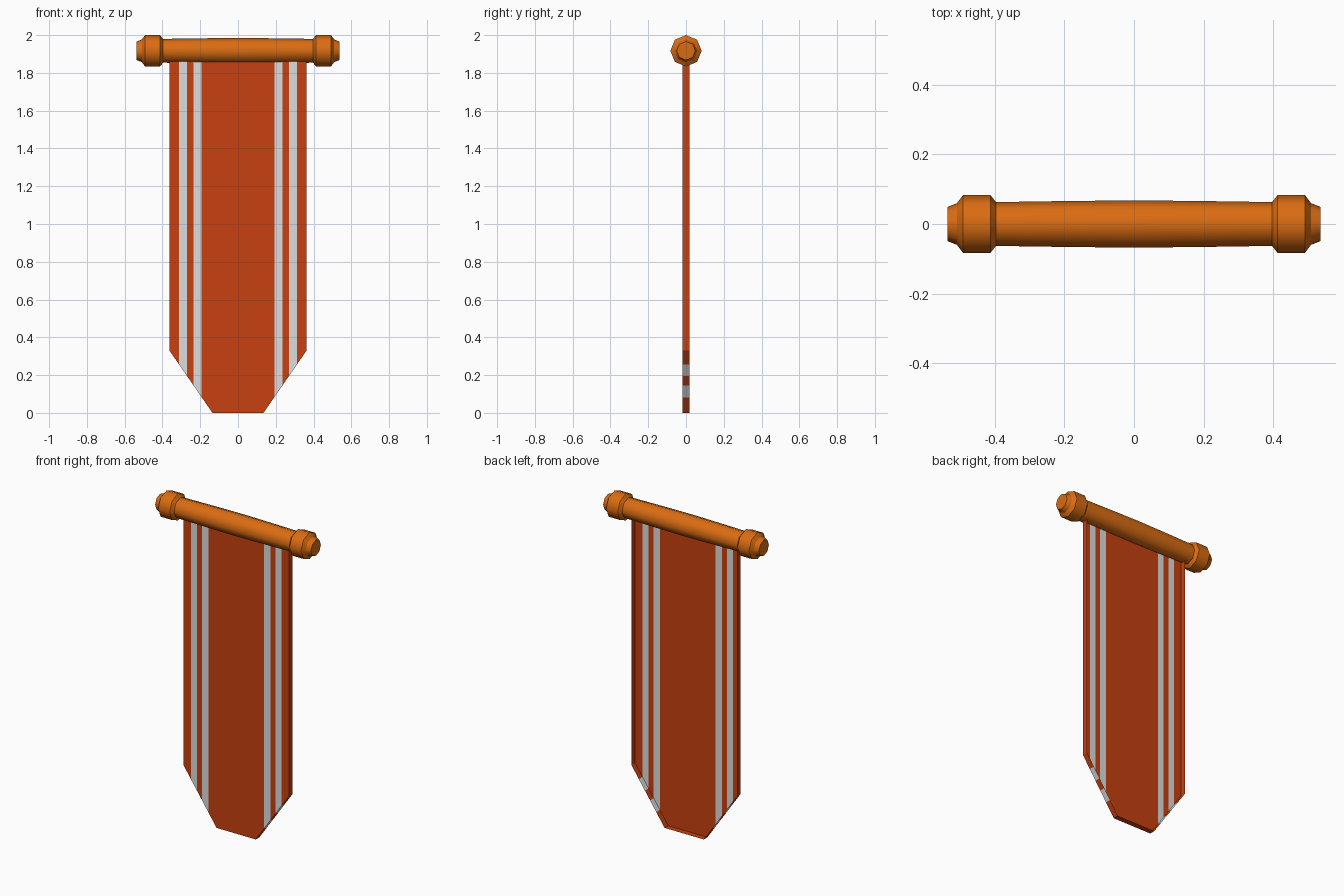
import bpy, bmesh, math

if "Cube" in bpy.data.objects:
    bpy.data.objects.remove(bpy.data.objects["Cube"])

def material(name, rgb):
    m = bpy.data.materials.new(name)
    m.diffuse_color = (*rgb, 1)
    m.use_nodes = True
    m.node_tree.nodes["Principled BSDF"].inputs["Base Color"].default_value = m.diffuse_color
    return m

WOOD = material("orange wood", (0.70, 0.15, 0.006))
RED = material("red cloth", (0.57, 0.052, 0.005))
WHITE = material("white stripe", (0.72, 0.72, 0.72))

def finish(bm, name, mats):
    me = bpy.data.meshes.new(name)
    bm.to_mesh(me)
    bm.free()
    for m in mats:
        me.materials.append(m)
    ob = bpy.data.objects.new(name, me)
    bpy.context.collection.objects.link(ob)
    return ob

# Wooden rod: eight-sided turned profile (x, radius), mirrored about x = 0
SIDES, ROD_Z = 8, 1.917
half = [(0.20, 0.066), (0.397, 0.063), (0.413, 0.083), (0.492, 0.083),
        (0.509, 0.060), (0.537, 0.049)]
profile = [(-x, r) for x, r in reversed(half)] + [(0, 0.068)] + half
bm = bmesh.new()
rings = []
for x, r in profile:
    rings.append([bm.verts.new((x, r * math.cos(k * math.tau / SIDES),
                                ROD_Z + r * math.sin(k * math.tau / SIDES)))
                  for k in range(SIDES)])
for a, b in zip(rings, rings[1:]):
    for k in range(SIDES):
        j = (k + 1) % SIDES
        bm.faces.new((a[k], a[j], b[j], b[k])).smooth = True
bm.faces.new(rings[0])
bm.faces.new(rings[-1])
bmesh.ops.recalc_face_normals(bm, faces=bm.faces)
# Rings of the end knobs stay crisp, the round direction is smooth
for e in bm.edges:
    x0, x1 = (v.co.x for v in e.verts)
    if abs(x0 - x1) < 1e-5 and abs(x0) > 0.3:
        e.smooth = False
finish(bm, "rod", [WOOD])

# Cloth: front sheet with a thin rim turned backwards, open at the back
HALF_W, TIP, SLOPE_Z, TOP, T = 0.363, 0.135, 0.33, 1.90, 0.018
cuts = [TIP, 0.192, 0.235, 0.270, 0.312, HALF_W]
xs = [-c for c in reversed(cuts)] + cuts

def bottom(x):
    return max(0, (abs(x) - TIP) / (HALF_W - TIP) * SLOPE_Z)

bm = bmesh.new()
cols = [[bm.verts.new(p) for p in ((x, -T, TOP), (x, -T, bottom(x)),
                                   (x, T, bottom(x)), (x, T, TOP))] for x in xs]
for i, (a, b) in enumerate(zip(cols, cols[1:])):
    mid = abs(xs[i] + xs[i + 1]) / 2
    stripe = 0.192 < mid < 0.235 or 0.270 < mid < 0.312
    for f in (bm.faces.new((a[0], a[1], b[1], b[0])),      # front
              bm.faces.new((a[1], a[2], b[2], b[1]))):     # lower rim
        f.material_index = int(stripe)
bm.faces.new(cols[0][::-1])     # side rims
bm.faces.new(cols[-1])
bmesh.ops.recalc_face_normals(bm, faces=bm.faces)
if sum(f.normal.y * f.calc_area() for f in bm.faces) > 0:
    bmesh.ops.reverse_faces(bm, faces=bm.faces)
finish(bm, "cloth", [RED, WHITE])
